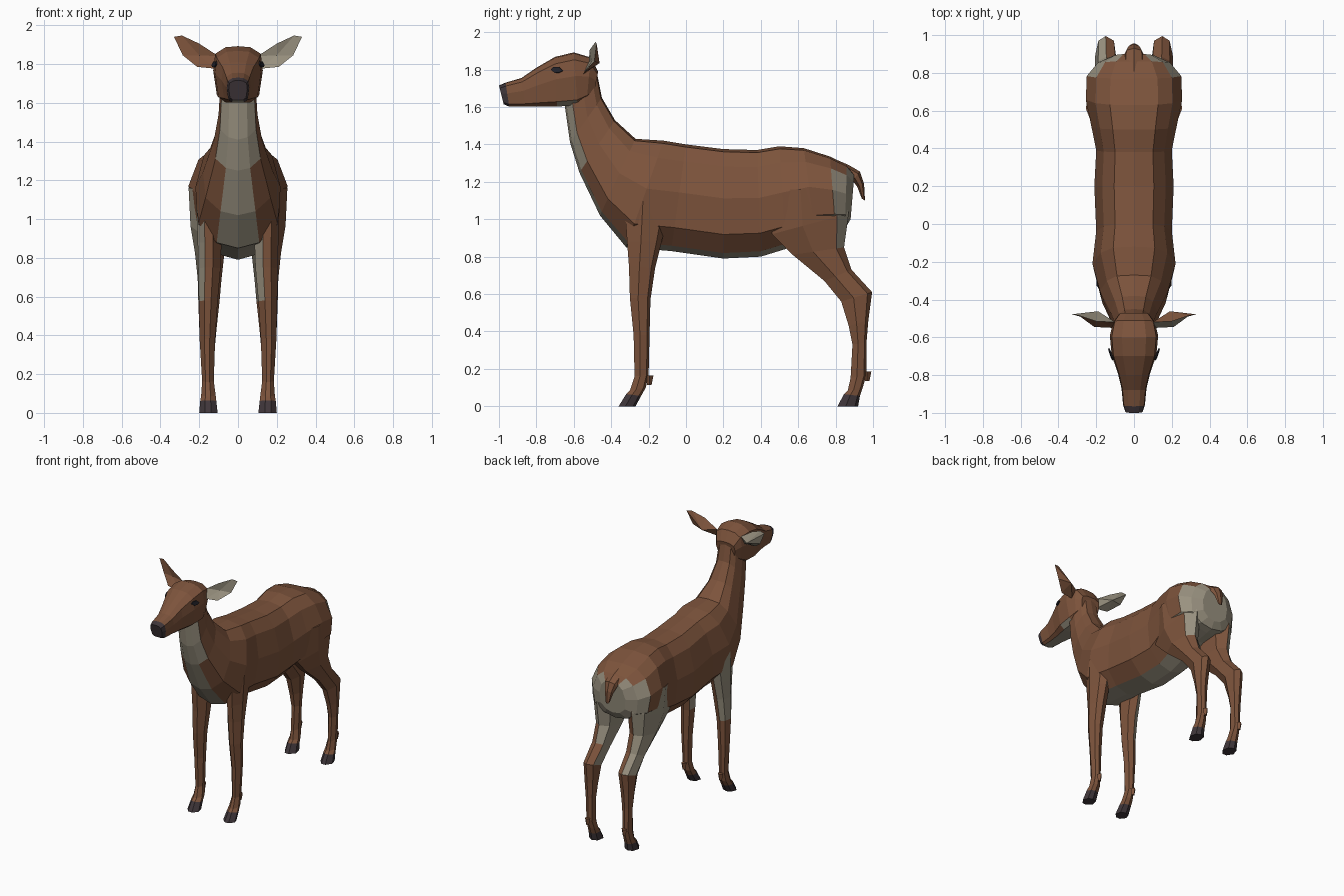
import bpy, bmesh, math
from mathutils import Vector

if "Cube" in bpy.data.objects:
    bpy.data.objects.remove(bpy.data.objects["Cube"])


def material(name, rgb):
    m = bpy.data.materials.new(name)
    m.diffuse_color = (*rgb, 1)
    m.use_nodes = True
    m.node_tree.nodes["Principled BSDF"].inputs["Base Color"].default_value = m.diffuse_color
    return m


MATS = [material("brown_coat", (0.205, 0.088, 0.045)),
        material("pale_fur", (0.32, 0.285, 0.215)),
        material("dark_hoof", (0.05, 0.037, 0.042)),
        material("eye_black", (0.016, 0.016, 0.022))]
BROWN, PALE, DARK, EYE = range(4)


def build(name, bm, rule, mirror=False):
    """Finish a mesh: flat faces, colours by rule, optional mirrored copy."""
    if mirror:
        geo = bmesh.ops.duplicate(bm, geom=bm.verts[:] + bm.edges[:] + bm.faces[:])["geom"]
        for v in geo:
            if isinstance(v, bmesh.types.BMVert):
                v.co.x *= -1
    bmesh.ops.recalc_face_normals(bm, faces=bm.faces)
    for f in bm.faces:
        f.material_index = rule(f.calc_center_median(), f.normal)
    me = bpy.data.meshes.new(name)
    bm.to_mesh(me)
    bm.free()
    for m in MATS:
        me.materials.append(m)
    ob = bpy.data.objects.new(name, me)
    bpy.context.collection.objects.link(ob)
    return ob


def loft(rings):
    """Skin a list of closed rings and cap both ends."""
    bm = bmesh.new()
    rows = [[bm.verts.new(p) for p in r] for r in rings]
    n = len(rows[0])
    for a, b in zip(rows, rows[1:]):
        for i in range(n):
            j = (i + 1) % n
            bm.faces.new((a[i], a[j], b[j], b[i]))
    bm.faces.new(rows[0])
    bm.faces.new(rows[-1][::-1])
    return bm


def upright_ring(top, bottom, half, profile):
    """Symmetric ring from a top point to a bottom point (y, z)."""
    t0, b0 = Vector((0, *top)), Vector((0, *bottom))
    right = [t0.lerp(b0, t) + Vector((half * w, 0, 0)) for t, w in profile]
    left = [Vector((-p.x, p.y, p.z)) for p in right[-2:0:-1]]
    return right + left


# Torso and neck
TRUNK = [(0, 0), (.025, .5), (.16, .8), (.45, 1), (.78, .93), (.95, .5), (1, 0)]
trunk = [  # top y, z, bottom y, z, half width
    (-.48, 1.80, -.65, 1.62, .09), (-.45, 1.65, -.62, 1.41, .10),
    (-.38, 1.53, -.57, 1.25, .125), (-.27, 1.43, -.46, 1.02, .18),
    (-.12, 1.42, -.32, .85, .22), (0, 1.40, -.08, .83, .20),
    (.20, 1.375, .20, .79, .21), (.38, 1.37, .40, .80, .20),
    (.50, 1.39, .53, .84, .225), (.63, 1.38, .69, .92, .255),
    (.77, 1.335, .80, .94, .25), (.86, 1.29, .85, .95, .19), (.90, 1.24, .88, 1.0, .11)]


def trunk_colour(c, n):
    if c.y > .81 and c.z < 1.25 and n.y > .3:
        return PALE
    if c.y < -.2:
        return PALE if abs(c.x) < .085 and n.y < -.25 and n.z < .1 else BROWN
    return PALE if n.z < -.8 and c.z < 1 else BROWN


build("torso_and_neck", loft([upright_ring((a, b), (c, d), h, TRUNK)
                              for a, b, c, d, h in trunk]), trunk_colour)

# Head
SKULL = [(0, 0), (.02, .5), (.14, .92), (.45, 1), (.9, .85), (1, .55), (1, 0)]
head = [
    (-1.0, 1.715, -.975, 1.615, .048), (-.965, 1.73, -.945, 1.602, .058),
    (-.88, 1.755, -.86, 1.602, .066), (-.80, 1.81, -.78, 1.602, .085),
    (-.70, 1.868, -.69, 1.602, .118), (-.60, 1.892, -.58, 1.61, .128),
    (-.51, 1.865, -.53, 1.64, .11), (-.47, 1.79, -.49, 1.68, .08)]


def head_colour(c, n):
    if c.y < -.955 and n.z > -.8:
        return DARK
    return PALE if n.z < -.8 else BROWN


build("head", loft([upright_ring((a, b), (c, d), h, SKULL)
                    for a, b, c, d, h in head]), head_colour)

# Eyes: flat almond plates lying on the cheeks
bm = bmesh.new()
out = Vector((.93, -.33, .16)).normalized()
along = out.cross(Vector((0, 0, 1))).normalized()
up = along.cross(out)
shape = [(-.035, -.004), (-.012, .016), (.018, .016), (.032, .002), (.01, -.016), (-.015, -.014)]
centre = Vector((.118, -.69, 1.797))
plate = bm.faces.new([bm.verts.new(centre + along * u + up * v) for u, v in shape])
ext = bmesh.ops.extrude_face_region(bm, geom=[plate])["geom"]
bmesh.ops.translate(bm, vec=out * .008, verts=[g for g in ext if isinstance(g, bmesh.types.BMVert)])
build("eyes", bm, lambda c, n: EYE, True)

# Ears: pale hollow in front, brown ridge behind
bm = bmesh.new()
rim = [bm.verts.new(p) for p in (
    (.10, -.52, 1.84), (.20, -.515, 1.905), (.29, -.485, 1.947), (.33, -.478, 1.94),
    (.285, -.49, 1.845), (.21, -.545, 1.785), (.11, -.55, 1.775))]
hollow = bm.verts.new((.20, -.505, 1.845))
ridge = bm.verts.new((.19, -.462, 1.835))
for i, v in enumerate(rim):
    w = rim[(i + 1) % len(rim)]
    bm.faces.new((v, w, hollow))
    bm.faces.new((w, v, ridge))
build("ears", bm, lambda c, n: PALE if n.y < 0 else BROWN, True)


# Legs
def leg_ring(yf, zf, yb, zb, xi, xo):
    """Six-sided ring from the front edge to the back edge of a leg."""
    f, b = Vector((0, yf, zf)), Vector((0, yb, zb))
    pts = [(0, .35), (0, .7), (.4, 1), (.85, .85), (1, .5), (.85, .1), (.35, 0)]
    return [f.lerp(b, t) + Vector((xi + (xo - xi) * s, 0, 0)) for t, s in pts]


def leg_colour(c, n):
    if c.z < .066:
        return DARK
    return PALE if c.z > .56 and (n.x * c.x < 0 and abs(n.x) > .45
                                  or c.y > .8 and c.z > .85 and n.y > .5) else BROWN


front = [  # front y, z, back y, z, inner x, outer x
    (-.33, 1.10, -.08, 1.10, .08, .215), (-.315, .88, -.13, .88, .085, .208),
    (-.305, .75, -.165, .74, .09, .205), (-.30, .58, -.19, .57, .105, .202),
    (-.28, .38, -.195, .38, .118, .198), (-.275, .16, -.20, .17, .125, .185),
    (-.30, .085, -.215, .10, .115, .19), (-.32, .065, -.24, .055, .112, .195),
    (-.36, 0, -.27, 0, .105, .20)]
hind = [
    (.46, 1.15, .84, 1.18, .06, .255), (.46, .92, .87, 1.03, .05, .245),
    (.57, .81, .845, .85, .07, .222), (.74, .67, .885, .73, .085, .208),
    (.83, .56, .995, .61, .095, .205), (.87, .43, .975, .46, .11, .20),
    (.89, .33, .965, .34, .12, .192), (.88, .15, .965, .17, .125, .185),
    (.865, .085, .945, .10, .115, .19), (.845, .065, .93, .055, .112, .195),
    (.81, 0, .92, 0, .105, .20)]
for name, rows in (("front_legs", front), ("hind_legs", hind)):
    build(name, loft([leg_ring(*r) for r in rows]), leg_colour, True)

# Dew claws behind the ankles
for name, y, z in (("front_dew_claws", -.20, .14), ("hind_dew_claws", .965, .16)):
    bm = bmesh.new()
    bmesh.ops.create_cone(bm, cap_ends=True, segments=4, radius1=.012, radius2=.022, depth=.05)
    bmesh.ops.translate(bm, vec=(.155, y + .004, z), verts=bm.verts)
    build(name, bm, lambda c, n: BROWN, True)

# Tail
tail = [  # top y, z, bottom y, z, half width
    (.80, 1.32, .82, 1.25, .04), (.87, 1.29, .86, 1.23, .055), (.93, 1.255, .89, 1.205, .05),
    (.952, 1.19, .915, 1.175, .035), (.957, 1.10, .94, 1.11, .015)]
build("tail", loft([upright_ring((a, b), (c, d), h, [(0, 0), (.25, .8), (.7, 1), (1, 0)])
                    for a, b, c, d, h in tail]), lambda c, n: BROWN)
